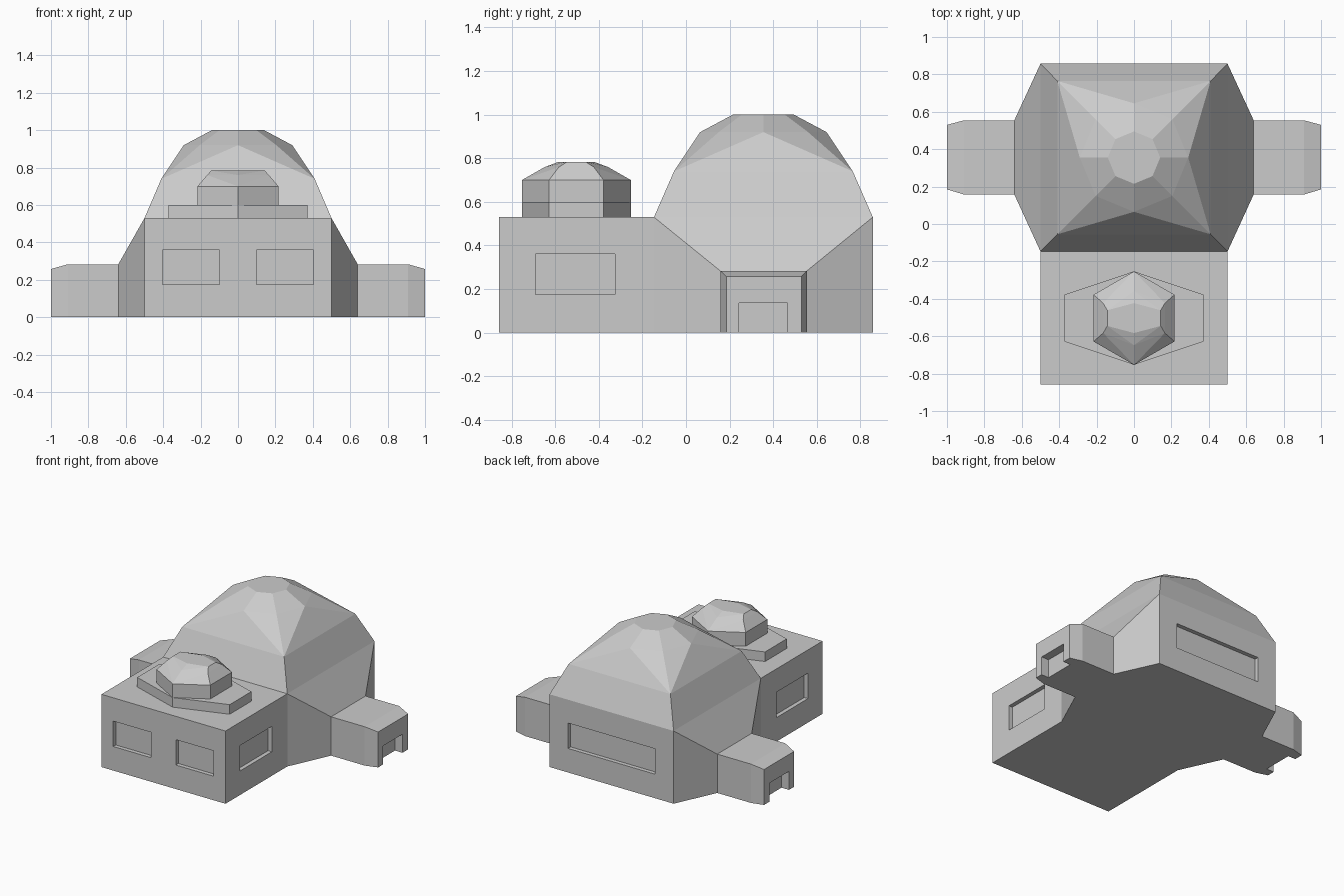
import bpy, bmesh, math

if "Cube" in bpy.data.objects:
    bpy.data.objects.remove(bpy.data.objects["Cube"])

CY = 0.355          # centre of the domed hall in y
ROOF = 0.53         # roof line of block and hall


def hull(name, points):
    """Flat-faced convex solid around a few key points."""
    bm = bmesh.new()
    for p in points:
        bm.verts.new(p)
    bmesh.ops.convex_hull(bm, input=bm.verts[:])
    bmesh.ops.delete(bm, geom=[v for v in bm.verts if not v.link_faces], context='VERTS')
    bmesh.ops.dissolve_limit(bm, angle_limit=0.01, verts=bm.verts[:], edges=bm.edges[:])
    bmesh.ops.recalc_face_normals(bm, faces=bm.faces[:])
    mesh = bpy.data.meshes.new(name)
    bm.to_mesh(mesh)
    bm.free()
    obj = bpy.data.objects.new(name, mesh)
    bpy.context.collection.objects.link(obj)
    return obj


def box(x0, x1, y0, y1, z0, z1):
    return [(x, y, z) for x in (x0, x1) for y in (y0, y1) for z in (z0, z1)]


def ring(n, rx, ry, cy, z, turn=0.0):
    return [(rx * math.cos(turn + math.tau * i / n),
             cy + ry * math.sin(turn + math.tau * i / n), z) for i in range(n)]


def cut(obj, boxes):
    """Carve box recesses and bake the result."""
    cutters = [hull("cutter", box(*b)) for b in boxes]
    for c in cutters:
        m = obj.modifiers.new("recess", 'BOOLEAN')
        m.operation, m.solver, m.object = 'DIFFERENCE', 'EXACT', c
    dg = bpy.context.evaluated_depsgraph_get()
    baked = bpy.data.meshes.new_from_object(obj.evaluated_get(dg))
    obj.modifiers.clear()
    obj.data = baked
    for c in cutters:
        bpy.data.objects.remove(c)


def open_side(obj, axis, value):
    """Remove faces lying in a plane hidden against a neighbouring part."""
    bm = bmesh.new()
    bm.from_mesh(obj.data)
    hidden = [f for f in bm.faces if all(abs(v.co[axis] - value) < 1e-4 for v in f.verts)]
    bmesh.ops.delete(bm, geom=hidden, context='FACES')
    bm.to_mesh(obj.data)
    bm.free()


# Front block with two front windows and one on each side
D = 0.03
W0, W1 = 0.175, 0.36
block = hull("front_block", box(-0.5, 0.5, -0.858, -0.147, 0, ROOF))
cut(block, [(-0.405, -0.10, -1, -0.858 + D, W0, W1),
            (0.10, 0.405, -1, -0.858 + D, W0, W1),
            (0.5 - D, 0.7, -0.69, -0.325, W0, W1),
            (-0.7, -0.5 + D, -0.69, -0.325, W0, W1)])
open_side(block, 1, -0.147)

# Main hall with bulging sides and a wide rear window
hall = hull("main_hall", box(-0.5, 0.5, -0.147, 0.857, 0, ROOF)
            + box(-0.64, 0.64, 0.158, 0.554, 0, 0.283))
cut(hall, [(-0.35, 0.35, 0.857 - D, 1, W0, W1)])
for axis, value in ((1, -0.147), (2, ROOF), (0, 0.64), (0, -0.64)):
    open_side(hall, axis, value)

# Dome: square lower tier turning into an eight-sided crown
Q = math.sqrt(2)
dome = hull("main_dome",
            ring(4, 0.5 * Q, 0.502 * Q, CY, ROOF, math.pi / 4)
            + ring(4, 0.41 * Q, 0.41 * Q, CY, 0.74, math.pi / 4)
            + ring(8, 0.29, 0.29, CY, 0.92)
            + ring(8, 0.14, 0.14, CY, 1.0))
open_side(dome, 2, ROOF)

# Side entrances with tapered ends and doorways
for side, s in (("right", 1), ("left", -1)):
    porch = hull(side + "_entrance", box(s * 0.64, s * 0.91, 0.158, 0.554, 0, 0.283)
                 + box(s * 0.95, s * 1.0, 0.185, 0.53, 0, 0.258))
    cut(porch, [(s * 0.94, s * 1.1, 0.243, 0.465, -0.1, 0.135)])
    open_side(porch, 0, s * 0.64)

# Roof turret: stretched hexagonal plinth and faceted cap
TY = -0.503
plinth = hull("turret_plinth", [p for z in (ROOF, 0.6)
                                for p in ring(6, 0.43, 0.25, TY, z, math.pi / 6)])
open_side(plinth, 2, ROOF)


def hexagon(x, y_side, y_tip, z):
    return [(sx * x, TY + sy * y_side, z) for sx in (-1, 1) for sy in (-1, 1)] + \
           [(0, TY + sy * y_tip, z) for sy in (-1, 1)]


turret = hull("turret", hexagon(0.2165, 0.125, 0.25, 0.6)
              + hexagon(0.2165, 0.125, 0.25, 0.7)
              + hexagon(0.165, 0.08, 0.145, 0.76)
              + hexagon(0.143, 0.042, 0.08, 0.784))
open_side(turret, 2, 0.6)
